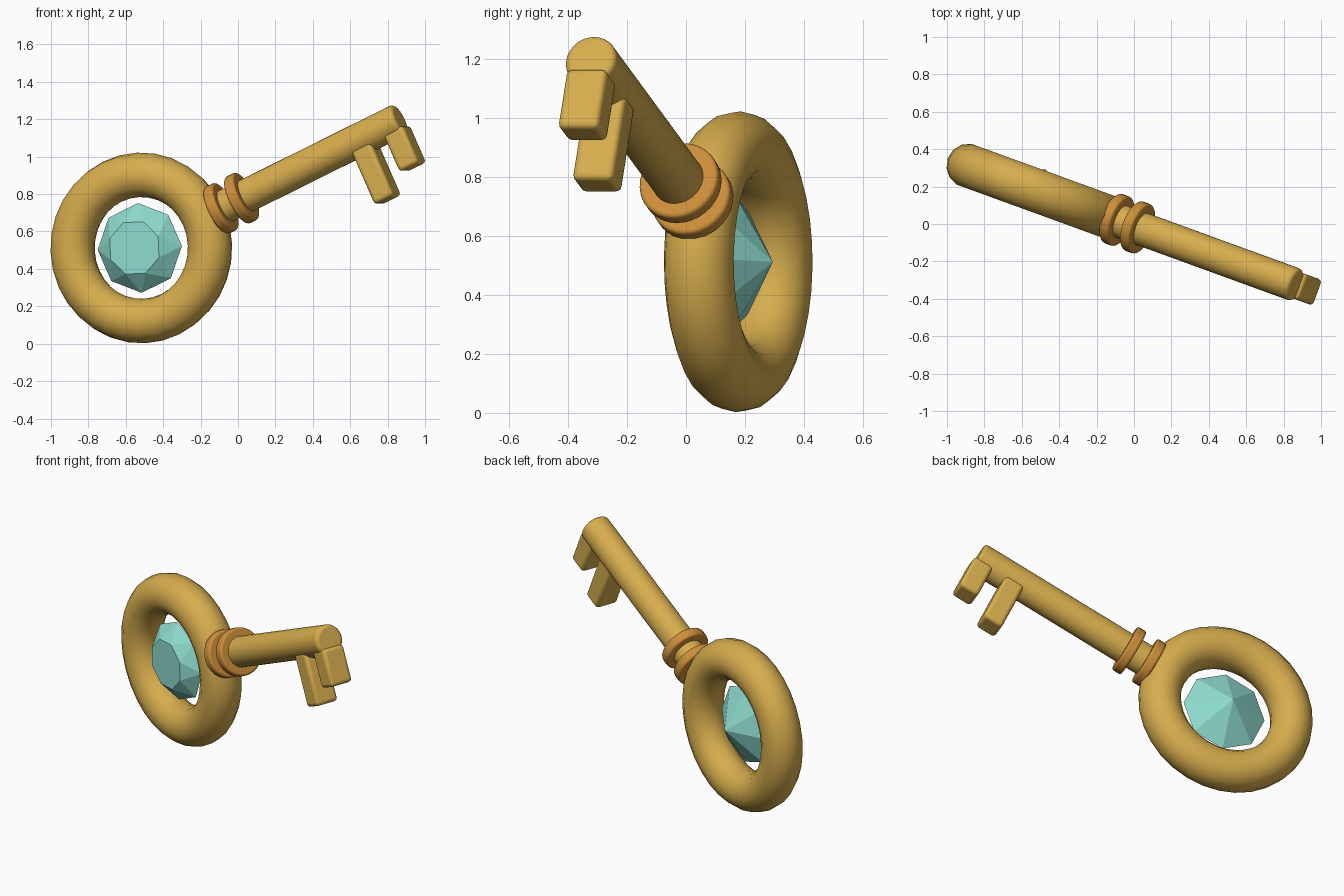
import bpy
import bmesh
from math import cos, sin, pi, radians
from mathutils import Matrix, Euler, Vector

cube = bpy.data.objects.get("Cube")
if cube:
    bpy.data.objects.remove(cube, do_unlink=True)


def material(name, rgb):
    m = bpy.data.materials.new(name)
    m.use_nodes = True
    m.diffuse_color = (*rgb, 1)
    m.node_tree.nodes["Principled BSDF"].inputs["Base Color"].default_value = (*rgb, 1)
    return m


GOLD = material("gold", (0.68, 0.42, 0.075))
BRONZE = material("bronze", (0.60, 0.27, 0.042))
TEAL = material("teal gem", (0.27, 0.71, 0.62))

# Key frame: x runs along the shaft, y through the ring, -z towards the teeth
RING_CENTRE = Vector((-0.517, 0.177, 0.512))
FRAME = Matrix.Translation(RING_CENTRE) @ Euler((0, radians(-25), radians(-20))).to_matrix().to_4x4()
ALONG_X = Matrix.Rotation(pi / 2, 4, "Y")
ALONG_Y = Matrix.Rotation(pi / 2, 4, "X")


def finish(obj, name, mat, local, bevel=0, smooth=True):
    obj.name = obj.data.name = name
    obj.data.materials.append(mat)
    obj.matrix_world = FRAME @ local
    if bevel:
        mod = obj.modifiers.new("rounded_edges", "BEVEL")
        mod.width, mod.segments = bevel, 3
        mod.limit_method, mod.angle_limit = "ANGLE", radians(40)
    bpy.ops.object.select_all(action="DESELECT")
    obj.select_set(True)
    bpy.context.view_layer.objects.active = obj
    if smooth:
        bpy.ops.object.shade_smooth_by_angle(angle=radians(40))
    return obj


def rod(name, mat, start, end, radius, bevel):
    bpy.ops.mesh.primitive_cylinder_add(vertices=32, radius=radius, depth=end - start)
    local = Matrix.Translation(((start + end) / 2, 0, 0)) @ ALONG_X
    return finish(bpy.context.object, name, mat, local, bevel)


def tooth(name, x, width, depth, top, bottom):
    bpy.ops.mesh.primitive_cube_add(size=1)
    obj = bpy.context.object
    obj.data.transform(Matrix.Diagonal((width, depth, bottom - top, 1)))
    return finish(obj, name, GOLD, Matrix.Translation((x, 0, -(top + bottom) / 2)), 0.02)


# Ring handle
bpy.ops.mesh.primitive_torus_add(major_radius=0.391, minor_radius=0.119,
                                 major_segments=32, minor_segments=14)
finish(bpy.context.object, "ring_handle", GOLD, ALONG_Y)

# Shaft, collars and teeth
rod("shaft", GOLD, 0.42, 1.625, 0.09, 0.02)
for name, x in (("inner_collar", 0.50), ("outer_collar", 0.63)):
    rod(name, BRONZE, x - 0.03, x + 0.03, 0.14, 0.013)
tooth("long_tooth", 1.38, 0.12, 0.145, 0.04, 0.36)
tooth("short_tooth", 1.583, 0.12, 0.145, 0.042, 0.262)

# Faceted gem: table, crown triangles and a pointed back
bm = bmesh.new()
SIDES = 8


def loop(radius, y, phase):
    return [bm.verts.new((radius * cos(a), y, radius * sin(a)))
            for a in (2 * pi * (i + phase) / SIDES for i in range(SIDES))]


girdle = loop(0.24, -0.024, 0.5)
table = loop(0.149, -0.108, 0)
point = bm.verts.new((0, 0.125, 0))
bm.faces.new(table)
for i in range(SIDES):
    j = (i + 1) % SIDES
    bm.faces.new((girdle[i], girdle[j], table[j]))
    bm.faces.new((table[i], girdle[i], table[j]))
    bm.faces.new((girdle[j], girdle[i], point))
bmesh.ops.recalc_face_normals(bm, faces=bm.faces)
mesh = bpy.data.meshes.new("gem")
bm.to_mesh(mesh)
bm.free()
gem = bpy.data.objects.new("gem", mesh)
bpy.context.collection.objects.link(gem)
finish(gem, "gem", TEAL, Matrix.Identity(4), smooth=False)
